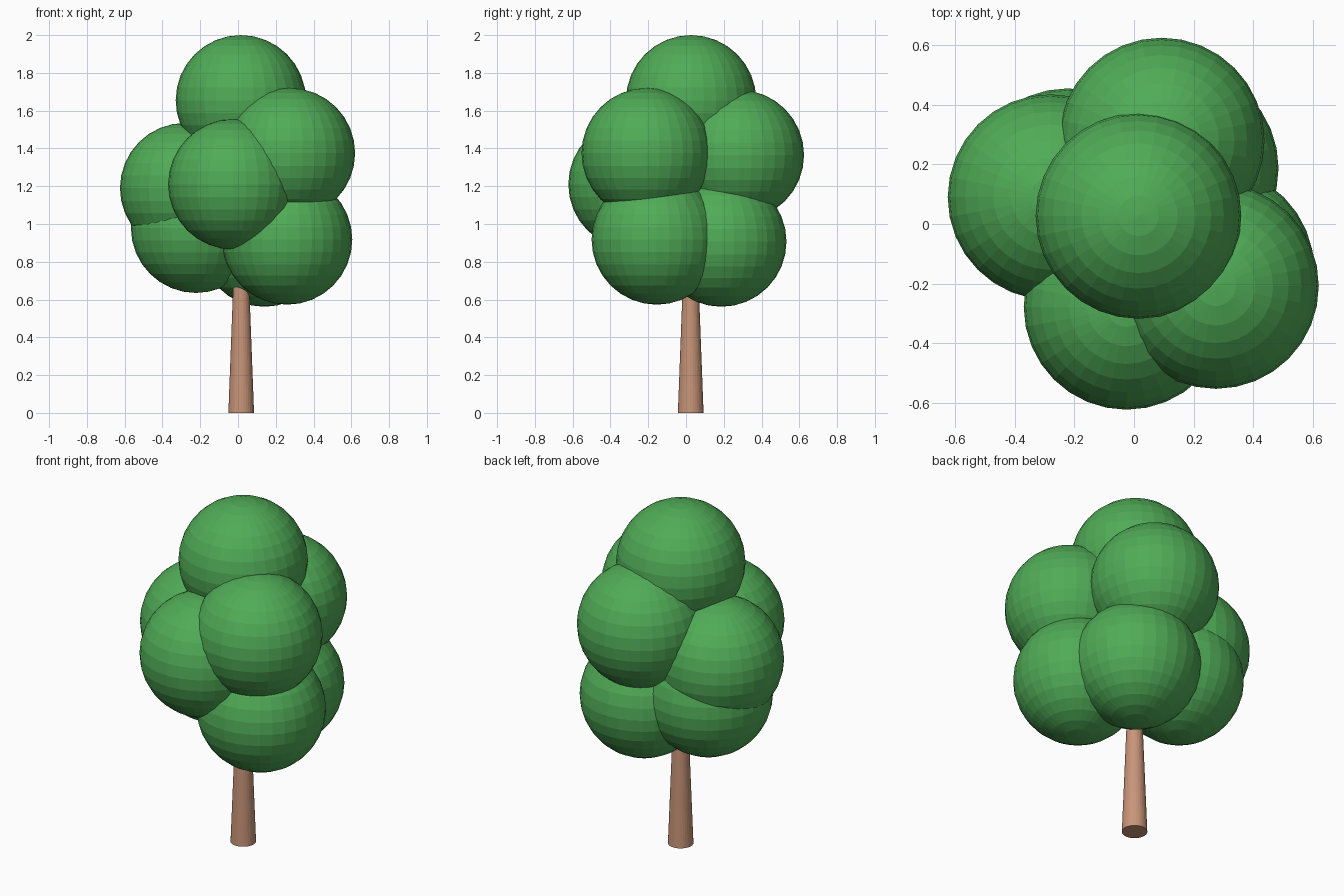
import bpy

if "Cube" in bpy.data.objects:
    bpy.data.objects.remove(bpy.data.objects["Cube"])


def material(name, rgb):
    m = bpy.data.materials.new(name)
    m.diffuse_color = (*rgb, 1.0)
    m.use_nodes = True
    m.node_tree.nodes["Principled BSDF"].inputs["Base Color"].default_value = m.diffuse_color
    return m


leaf_green = material("leaf green", (0.08, 0.41, 0.095))
bark_brown = material("bark brown", (0.58, 0.30, 0.19))

# Tapered trunk, running up into the crown
HEIGHT = 1.0
bpy.ops.mesh.primitive_cone_add(vertices=32, radius1=0.068, radius2=0.03,
                                depth=HEIGHT, location=(0.017, 0.025, HEIGHT / 2))
trunk = bpy.context.object
trunk.name = "trunk"
trunk.data.materials.append(bark_brown)

# Crown of equal, flat-faced leaf balls
RADIUS = 0.345
crown = {
    "leaf_ball_top": (0.015, 0.027, 1.655),
    "leaf_ball_upper_right": (0.275, -0.208, 1.375),
    "leaf_ball_upper_back": (0.093, 0.28, 1.365),
    "leaf_ball_front": (-0.025, -0.278, 1.21),
    "leaf_ball_left": (-0.28, 0.09, 1.19),
    "leaf_ball_lower_left": (-0.222, 0.11, 0.98),
    "leaf_ball_lower_right": (0.26, -0.155, 0.918),
    "leaf_ball_lower_back": (0.14, 0.187, 0.907),
}
for name, centre in crown.items():
    bpy.ops.mesh.primitive_uv_sphere_add(segments=32, ring_count=16,
                                         radius=RADIUS, location=centre)
    ball = bpy.context.object
    ball.name = name
    ball.data.materials.append(leaf_green)
